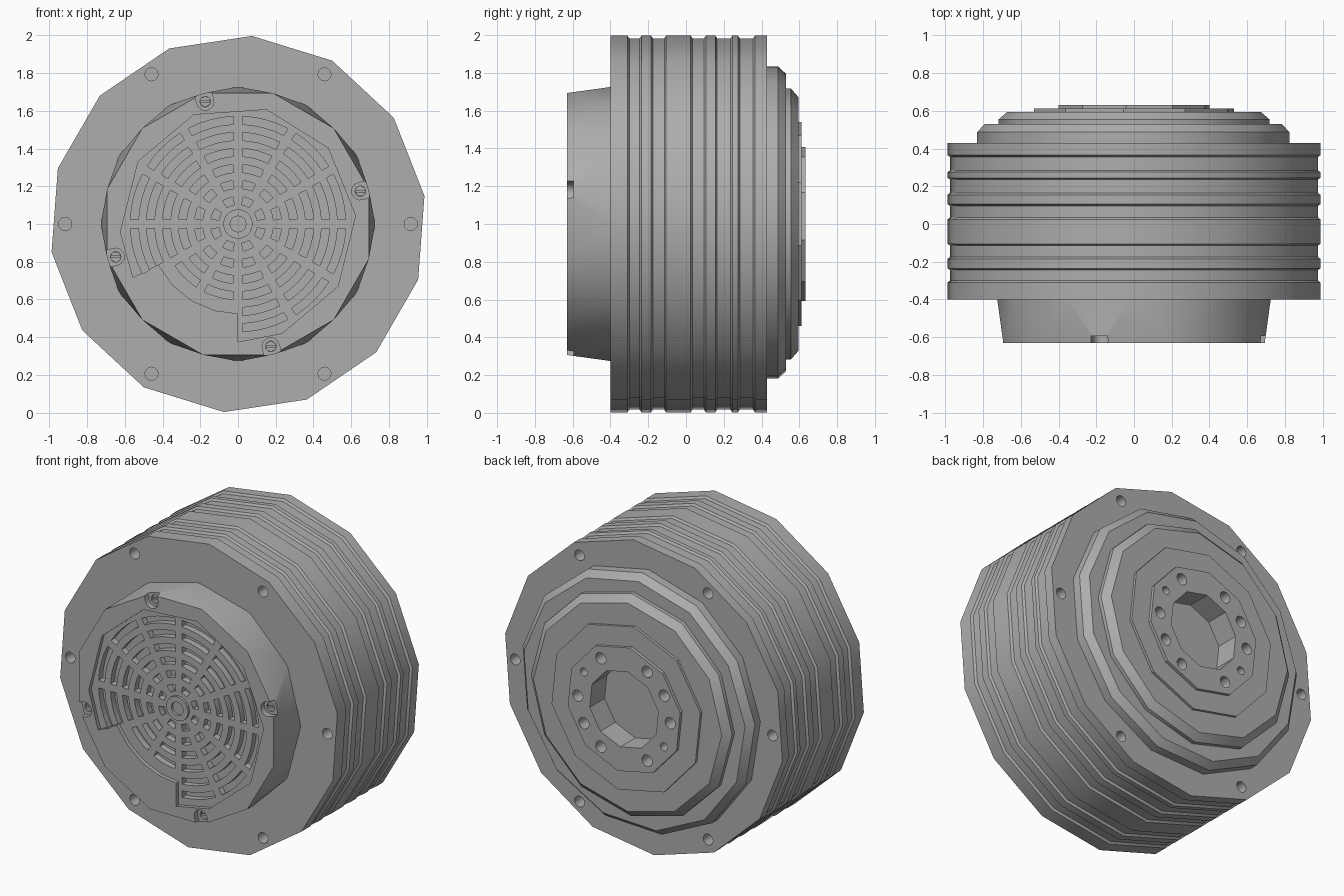
import bpy, bmesh
from math import sin, cos, radians

if "Cube" in bpy.data.objects:
    bpy.data.objects.remove(bpy.data.objects["Cube"])

grey = bpy.data.materials.new("metal_grey")
grey.use_nodes = True
COLOR = (0.42, 0.42, 0.42, 1)
grey.diffuse_color = COLOR
grey.node_tree.nodes["Principled BSDF"].inputs["Base Color"].default_value = COLOR


def polar(r, deg, cx=0.0, cz=0.0):
    return (cx + r * cos(radians(deg)), cz + r * sin(radians(deg)))


def ngon(r, n, phase=0.0, cx=0.0, cz=0.0):
    return [polar(r, phase + 360 * i / n, cx, cz) for i in range(n)]


def make_object(name, bm):
    bmesh.ops.recalc_face_normals(bm, faces=bm.faces)
    mesh = bpy.data.meshes.new(name)
    bm.to_mesh(mesh)
    bm.free()
    mesh.materials.append(grey)
    obj = bpy.data.objects.new(name, mesh)
    bpy.context.collection.objects.link(obj)
    return obj


def add_loft(bm, rings):
    """Skin closed outlines stacked along y, capped at both ends."""
    loops = [[bm.verts.new((x, y, z + 1)) for x, z in pts] for y, pts in rings]
    n = len(loops[0])
    for a, b in zip(loops, loops[1:]):
        for i in range(n):
            j = (i + 1) % n
            bm.faces.new((a[i], a[j], b[j], b[i]))
    bm.faces.new(loops[0])
    bm.faces.new(loops[-1])


def loft(name, rings):
    bm = bmesh.new()
    add_loft(bm, rings)
    return make_object(name, bm)


def turned(name, profile, n, phase):
    return loft(name, [(y, ngon(r, n, phase)) for y, r in profile])


def cut(obj, prisms):
    """Subtract a set of separate prisms (outline, y0, y1)."""
    bm = bmesh.new()
    for pts, y0, y1 in prisms:
        add_loft(bm, [(y0, pts), (y1, pts)])
    cutter = make_object("cutter", bm)
    cutter.hide_render = True
    mod = obj.modifiers.new("cut", 'BOOLEAN')
    mod.operation = 'DIFFERENCE'
    mod.solver = 'EXACT'
    mod.object = cutter
    bpy.context.view_layer.objects.active = obj
    bpy.ops.object.modifier_apply(modifier=mod.name)
    bpy.data.objects.remove(cutter)


def smooth(obj):
    bpy.ops.object.select_all(action='DESELECT')
    obj.select_set(True)
    bpy.context.view_layer.objects.active = obj
    bpy.ops.object.shade_smooth_by_angle(angle=radians(32))


# Ribbed housing with bolt holes on both faces
FRONT, BACK = -0.40, 0.43
RIBS = [(FRONT, -0.31), (-0.235, -0.185), (-0.105, 0.025),
        (0.105, 0.155), (0.245, 0.275), (0.365, BACK)]
profile = []
for i, (y0, y1) in enumerate(RIBS):
    if i > 0:
        profile.append((y0 - 0.01, 0.986))
    profile += [(y0, 1.0), (y1, 1.0)]
    if i < len(RIBS) - 1:
        profile.append((y1 + 0.01, 0.986))
housing = turned("housing", profile, 14, 60)
bolts = [ngon(0.035, 12, 0, *polar(0.917, a)) for a in range(0, 360, 60)]
cut(housing, [(b, FRONT - 0.1, FRONT + 0.12) for b in bolts]
    + [(b, BACK - 0.12, BACK + 0.1) for b in bolts])

# Stepped rear flanges
rear_flange = turned("rear_flange", [(0.40, 0.835), (0.487, 0.835), (0.53, 0.795)], 13, 120)
rear_cap = turned("rear_cap", [(0.50, 0.718), (0.555, 0.718), (0.595, 0.672)], 12, 0)
rotor_plate = turned("rotor_plate", [(0.56, 0.542), (0.612, 0.542)], 10, 60)
output_hub = turned("output_hub", [(0.58, 0.41), (0.632, 0.41)], 10, 60)

# Centre bore and output bolt circle, cut through the stacked plates
bore = [(ngon(0.25, 10, 24), 0.48, 0.8)]
for a in range(0, 360, 30):
    if a not in (90, 270):
        r = 0.026 if a in (30, 210) else 0.037
        bore.append((ngon(r, 12, 0, *polar(0.33, a)), 0.53, 0.8))
for plate in (rear_flange, rear_cap, rotor_plate, output_hub):
    cut(plate, bore)

# Front cover: two rings turned against each other and skinned
FACE = -0.63
bm = bmesh.new()
for y, r, phase in ((FRONT + 0.02, 0.728, 0), (FACE, 0.718, 15)):
    for x, z in ngon(r, 12, phase):
        bm.verts.new((x, y, z + 1))
bmesh.ops.convex_hull(bm, input=bm.verts)
bmesh.ops.dissolve_limit(bm, angle_limit=0.01, verts=bm.verts, edges=bm.edges)
front_cover = make_object("front_cover", bm)

# Sunken grille panel, leaving a flush label area at lower left
rim = [270] + [292 + 36 * i for i in range(8)] + [567]
panel = [polar(0.625, a) for a in rim]
panel += [polar(0.475, a) for a in (567, 583, 599, 615, 630)]
FLOOR = FACE + 0.025
cut(front_cover, [(panel, FACE - 0.1, FLOOR)])

# Vent slots in concentric rings
slots = []
for ring in range(6):
    r = 0.125 + 0.085 * ring
    count = 8 if ring == 0 else 12
    step = 360 / count
    gap = 1.5 if ring > 2 else 2.0
    gap = 57.3 * 0.024 / r
    for i in range(count):
        a0, a1 = i * step + gap, (i + 1) * step - gap
        if r > 0.44 and a0 > 210 and a1 < 270:
            continue
        arc = [a0 + (a1 - a0) * k / 4 for k in range(5)]
        pts = [polar(r + 0.021, a) for a in arc]
        pts += [polar(r - 0.021, a) for a in reversed(arc)]
        slots.append((pts, FACE - 0.1, FLOOR + 0.04))
cut(front_cover, slots)

# Open screw pockets on the cover rim
SCREWS = (15, 105, 195, 285)
pockets, holes = [], []
for a in SCREWS:
    c = polar(0.672, a)
    outline = [polar(0.046, a + 90 + 22.5 * k, *c) for k in range(9)]
    dx, dz = polar(0.12, a)
    outline += [(x + dx, z + dz) for x, z in (outline[-1], outline[0])]
    pockets.append((outline, FACE - 0.1, FACE + 0.035))
    holes.append((ngon(0.028, 14, 0, *c), FACE - 0.1, FACE + 0.07))
cut(front_cover, pockets)
cut(front_cover, holes)

# Slotted screws sitting in the pockets
parts = [housing, rear_flange, rear_cap, rotor_plate, output_hub, front_cover]
for i, a in enumerate(SCREWS):
    c = polar(0.672, a)
    screw = loft(f"cover_screw_{i + 1}", [(y, ngon(0.027, 14, 0, *c))
                                          for y in (FACE + 0.045, FACE + 0.08)])
    bar = [(c[0] + x, c[1] + z) for x, z in
           ((-0.04, -0.005), (0.04, -0.005), (0.04, 0.005), (-0.04, 0.005))]
    cut(screw, [(bar, FACE, FACE + 0.06)])
    parts.append(screw)

# Raised ring at the centre of the grille
hub_ring = turned("grille_hub", [(FLOOR - 0.015, 0.078), (FLOOR + 0.02, 0.078)], 20, 0)
cut(hub_ring, [(ngon(0.042, 20), FACE - 0.1, FLOOR + 0.01)])
parts.append(hub_ring)

for part in parts:
    smooth(part)
